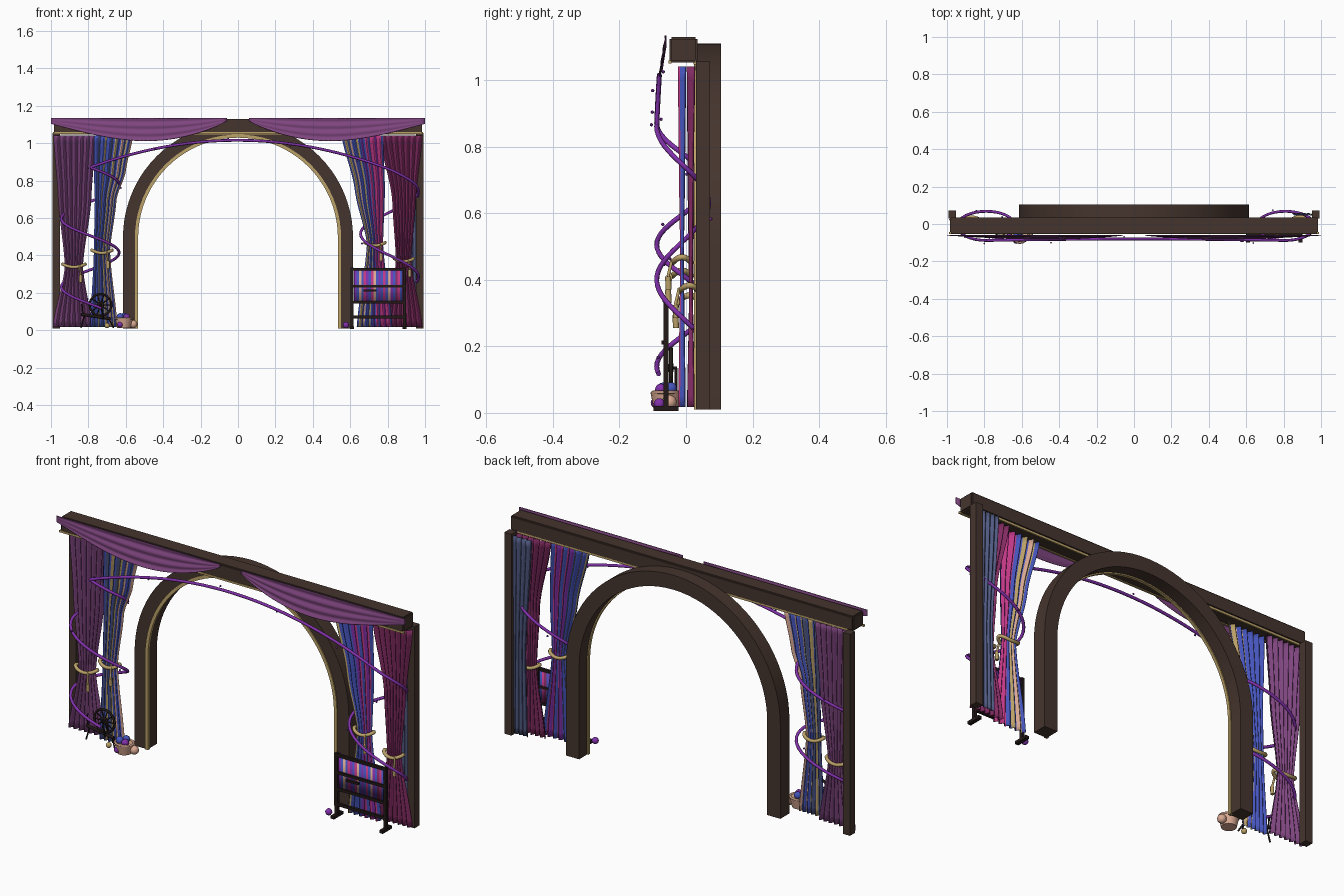
import bpy, bmesh, math, random
from mathutils import Vector

random.seed(4)
if "Cube" in bpy.data.objects:
    bpy.data.objects.remove(bpy.data.objects["Cube"], do_unlink=True)


def material(name, r, g, b):
    m = bpy.data.materials.new(name)
    m.use_nodes = True
    m.diffuse_color = (r, g, b, 1)
    m.node_tree.nodes["Principled BSDF"].inputs["Base Color"].default_value = (r, g, b, 1)
    return m


wood = material("brown wood", .06, .035, .027)
dark = material("dark wood", .016, .01, .009)
purple = material("plum cloth", .21, .06, .21)
magenta = material("wine cloth", .23, .025, .125)
pink = material("pink cloth", .53, .04, .24)
blue = material("blue cloth", .06, .09, .5)
slate = material("slate cloth", .08, .1, .22)
gold = material("gold trim", .5, .36, .14)
peach = material("peach wicker", .7, .4, .29)
violet = material("violet vine", .22, .03, .4)


def finish(name, bm, mats, smooth=False):
    mesh = bpy.data.meshes.new(name)
    bmesh.ops.recalc_face_normals(bm, faces=bm.faces)
    bm.to_mesh(mesh)
    bm.free()
    ob = bpy.data.objects.new(name, mesh)
    bpy.context.collection.objects.link(ob)
    for m in mats:
        mesh.materials.append(m)
    if smooth:
        smooth_it(ob)
    return ob


def smooth_it(ob):
    bpy.ops.object.select_all(action="DESELECT")
    ob.select_set(True)
    bpy.context.view_layer.objects.active = ob
    bpy.ops.object.shade_smooth_by_angle(angle=math.radians(50))


def box(name, xs, ys, zs, mat, bevel=0):
    bm = bmesh.new()
    bmesh.ops.create_cube(bm, size=1)
    for v in bm.verts:
        v.co = [r[0] + (c + .5) * (r[1] - r[0]) for c, r in zip(v.co, (xs, ys, zs))]
    if bevel:
        bmesh.ops.bevel(bm, geom=bm.edges[:], offset=bevel, segments=2, affect="EDGES")
    return finish(name, bm, [mat])


def ball(name, center, radius, mat, detail=12):
    bm = bmesh.new()
    bmesh.ops.create_uvsphere(bm, u_segments=detail, v_segments=detail // 2 + 2, radius=radius)
    bmesh.ops.translate(bm, verts=bm.verts, vec=center)
    return finish(name, bm, [mat], True)


def tube(name, points, radius, mat, closed=False):
    curve = bpy.data.curves.new(name, "CURVE")
    curve.dimensions = "3D"
    curve.bevel_depth = radius
    curve.bevel_resolution = 2
    curve.use_fill_caps = True
    spline = curve.splines.new("POLY")
    spline.points.add(len(points) - 1)
    for p, co in zip(spline.points, points):
        p.co = (*co, 1)
    spline.use_cyclic_u = closed
    curve.materials.append(mat)
    ob = bpy.data.objects.new(name, curve)
    bpy.context.collection.objects.link(ob)
    bpy.ops.object.select_all(action="DESELECT")
    ob.select_set(True)
    bpy.context.view_layer.objects.active = ob
    bpy.ops.object.convert(target="MESH")
    smooth_it(ob)
    return ob


def sheet(name, cols, rows, place, mats, rule, thickness):
    bm = bmesh.new()
    grid = [[bm.verts.new(place(i / cols, j / rows)) for i in range(cols + 1)] for j in range(rows + 1)]
    for j in range(rows):
        for i in range(cols):
            f = bm.faces.new((grid[j][i], grid[j][i + 1], grid[j + 1][i + 1], grid[j + 1][i]))
            f.material_index = rule(i / cols)
    ob = finish(name, bm, mats, True)
    solid = ob.modifiers.new("thickness", "SOLIDIFY")
    solid.thickness = thickness
    solid.offset = 0
    return ob


def arch(name, inner, outer, y0, y1, mat, steps=40):
    center, foot = .495, .01
    def outline(r):
        bow = [(r * math.cos(math.pi * k / steps), center + r * math.sin(math.pi * k / steps)) for k in range(steps + 1)]
        return [(r, foot)] + bow + [(-r, foot)]
    bm = bmesh.new()
    loops = [[bm.verts.new((x, y, z)) for x, z in outline(r)]
             for r, y in ((inner, y0), (outer, y0), (outer, y1), (inner, y1))]
    for a, b in zip(loops, loops[1:] + loops[:1]):
        for k in range(len(a) - 1):
            bm.faces.new((a[k], a[k + 1], b[k + 1], b[k]))
    for k in (0, -1):
        bm.faces.new([loop[k] for loop in loops])
    finish(name, bm, [mat], True)


# frame: arch, beam, posts and gilded edges
arch("arch", .54, .615, .03, .105, wood)
arch("arch_trim", .534, .551, .024, .04, gold)
box("top_beam", (-.985, .985), (-.05, .035), (1.053, 1.13), wood, .006)
for side, label in ((-1, "right"), (1, "left")):
    box(label + "_post", sorted((side * .952, side * .992)), (.03, .072), (.01, 1.055), wood)
box("front_beam_trim", (-.99, .99), (-.053, -.044), (1.049, 1.059), gold)
box("back_beam_trim", (-.95, .95), (.022, .03), (1.046, 1.056), gold)


# curtains: each key is height, left edge, right edge
def curtain(name, keys, y, folds, mats, pattern):
    def place(u, v):
        z = .018 + v * 1.022
        lo, hi = next((a, b) for a, b in zip(keys, keys[1:]) if z <= b[0] + .001)
        t = (z - lo[0]) / (hi[0] - lo[0])
        t = (t + t * t * (3 - 2 * t)) / 2
        left, right = (lo[k] + t * (hi[k] - lo[k]) for k in (1, 2))
        depth = .05 * (right - left)
        return left + u * (right - left), y + depth * math.cos(u * folds * math.tau), z
    sheet(name, folds * 12, 30, place, mats, lambda u: pattern[int(u * len(pattern) + .01)], .003)


curtain("right_outer_curtain", [(.01, -.99, -.78), (.34, -.925, -.83), (.7, -.96, -.785), (1.05, -.985, -.76)],
        .015, 7, [purple], [0])
curtain("right_inner_curtain", [(.01, -.79, -.645), (.42, -.77, -.685), (.7, -.765, -.65), (.85, -.77, -.6), (1.05, -.77, -.56)],
        -.012, 6, [blue, gold, slate, peach], [0, 0, 2, 0, 0, 1, 0, 0, 2, 0, 1, 0, 0, 3, 0, 1, 0, 3])
curtain("left_inner_curtain", [(.01, .635, .825), (.46, .69, .775), (.75, .625, .785), (1.05, .553, .775)],
        -.012, 6, [blue, gold, pink, violet, peach], [0, 1, 0, 4, 0, 0, 1, 0, 3, 0, 2, 0, 2, 2, 3, 2, 2, 0])
curtain("left_outer_curtain", [(.01, .79, .985), (.37, .845, .925), (.7, .825, .95), (1.05, .755, .985)],
        .015, 7, [magenta], [0])
curtain("left_back_curtain", [(.01, .87, .96), (.45, .88, .955), (1.05, .845, .955)],
        .052, 4, [slate], [0])

# gold cord ties with hanging tassels
for name, x, y, z, r in (("right_outer", -.877, .01, .345, .06), ("right_inner", -.727, -.012, .42, .054),
                         ("left_inner", .732, -.012, .46, .054), ("left_outer", .887, .01, .375, .052)):
    ring = [(x + r * math.cos(a), y + .028 * math.sin(a), z + .008 * math.cos(a * 2))
            for a in (math.tau * k / 24 for k in range(24))]
    tube(name + "_tie", ring, .009, gold, True)
    tail = [Vector((x + r * .5, y - .03, z)), Vector((x + r * .6, y - .042, z - .05)), Vector((x + r * .6, y - .04, z - .09))]
    tube(name + "_cord", tail[:2], .005, gold)
    tube(name + "_tassel", tail[1:], .009, gold)


# swags: gathered cloth with long horizontal folds
def swag(name, side):
    def place(u, v):
        x = side * (.06 + u * .94)
        sag = math.sin(math.pi * u ** .85) if u < 1 else 0
        low = 1.118 - .015 * u - .1 * sag
        bulge = .007 + .018 * sag * (1 - v)
        y = -.053 - bulge - .003 * sag * math.cos(v * math.tau * 3)
        return x, y, low + v * (1.134 - low)
    sheet(name, 40, 32, place, [purple], lambda u: 0, .004)


swag("right_swag", -1)
swag("left_swag", 1)


# vine: a shallow garland with a coil around each pair of curtains
def coil(x, top, pitch, turns):
    out = []
    for k in range(int(turns * 32)):
        a = math.tau * k / 32
        out.append(Vector((x + .155 * math.sin(a), -.01 - .078 * math.cos(a), top - pitch * k / 32)))
    return out


right_coil = coil(-.79, .87, .365, 2.1)
left_coil = coil(.81, .86, .46, 1.35)
start, end = right_coil[0], left_coil[0]
garland = []
for k in range(41):
    t = k / 40
    p = start.lerp(end, t)
    garland.append(p + Vector((0, .008 * math.sin(math.pi * t), .15 * (1 - (2 * t - 1) ** 2))))
for label, path in (("garland", garland), ("right_coil", right_coil), ("left_coil", left_coil)):
    tube(label + "_vine", path, .0075, violet)
    for p in path[::9]:
        offset = Vector([random.uniform(-.02, .02) for _ in range(3)])
        ball(label + "_bud", p + offset, .005, violet, 6)

# spinning wheel
hub = Vector((-.735, -.045, .135))
for label, r, thick in (("rim", .058, .006), ("hub", .012, .007)):
    tube("wheel_" + label, [hub + Vector((r * math.cos(math.tau * k / 28), 0, r * math.sin(math.tau * k / 28)))
                            for k in range(28)], thick, dark, True)
for k in range(5):
    d = Vector((math.cos(math.pi * k / 5), 0, math.sin(math.pi * k / 5))) * .057
    tube("wheel_spoke", [hub - d, hub + d], .003, dark)
tube("wheel_bench", [(-.84, -.045, .085), (-.68, -.045, .06)], .008, dark)
tube("wheel_axle", [hub - Vector((0, .018, 0)), hub + Vector((0, .018, 0))], .005, dark)
for y in (-.06, -.03):
    tube("wheel_support", [(-.735, y, .135), (-.72, y, .06)], .004, dark)
    tube("wheel_leg", [(-.69, -.045, .06), (-.665, y, .012)], .004, dark)
tube("wheel_back_leg", [(-.82, -.045, .08), (-.84, -.045, .012)], .004, dark)
tube("spindle", [(-.83, -.045, .085), (-.835, -.045, .14)], .004, dark)

# wicker basket with yarn balls
bm = bmesh.new()
bmesh.ops.create_cone(bm, cap_ends=True, segments=16, radius1=.036, radius2=.047, depth=.05)
bmesh.ops.translate(bm, verts=bm.verts, vec=(-.61, -.06, .036))
finish("basket", bm, [peach], True)
tube("basket_rim", [(-.61 + .047 * math.cos(math.tau * k / 20), -.06 + .04 * math.sin(math.tau * k / 20), .062)
                    for k in range(20)], .005, peach, True)
for center, r, mat in (((-.63, -.07, .072), .019, blue), ((-.595, -.075, .07), .018, violet),
                       ((-.61, -.045, .074), .018, blue), ((-.7, -.06, .024), .014, gold),
                       ((-.56, -.05, .032), .022, peach), ((-.63, -.09, .03), .016, violet),
                       ((.577, -.08, .027), .017, violet)):
    ball("yarn_ball", center, r, mat)

# standing loom with striped weaving
for x in (.61, .89):
    box("loom_upright", (x - .008, x + .008), (-.068, -.052), (.012, .335), dark)
    box("loom_foot", (x - .01, x + .01), (-.098, -.022), (.005, .02), dark)
for z in (.325, .235, .15, .07):
    box("loom_bar", (.602, .898), (-.068, -.054), (z - .007, z + .007), dark)
box("loom_shuttle", (.67, .74), (-.074, -.062), (.206, .217), dark)
weave = [blue, pink, violet, peach, magenta]
order = [2, 0, 3, 0, 1, 2, 0, 1, 3, 0, 2, 0, 1, 0, 3, 2, 0, 4, 1, 0]
sheet("loom_cloth", 20, 1, lambda u, v: (.62 + u * .26, -.058, .15 + v * .17), weave,
      lambda u: order[int(u * 20 + .01)], .004)
